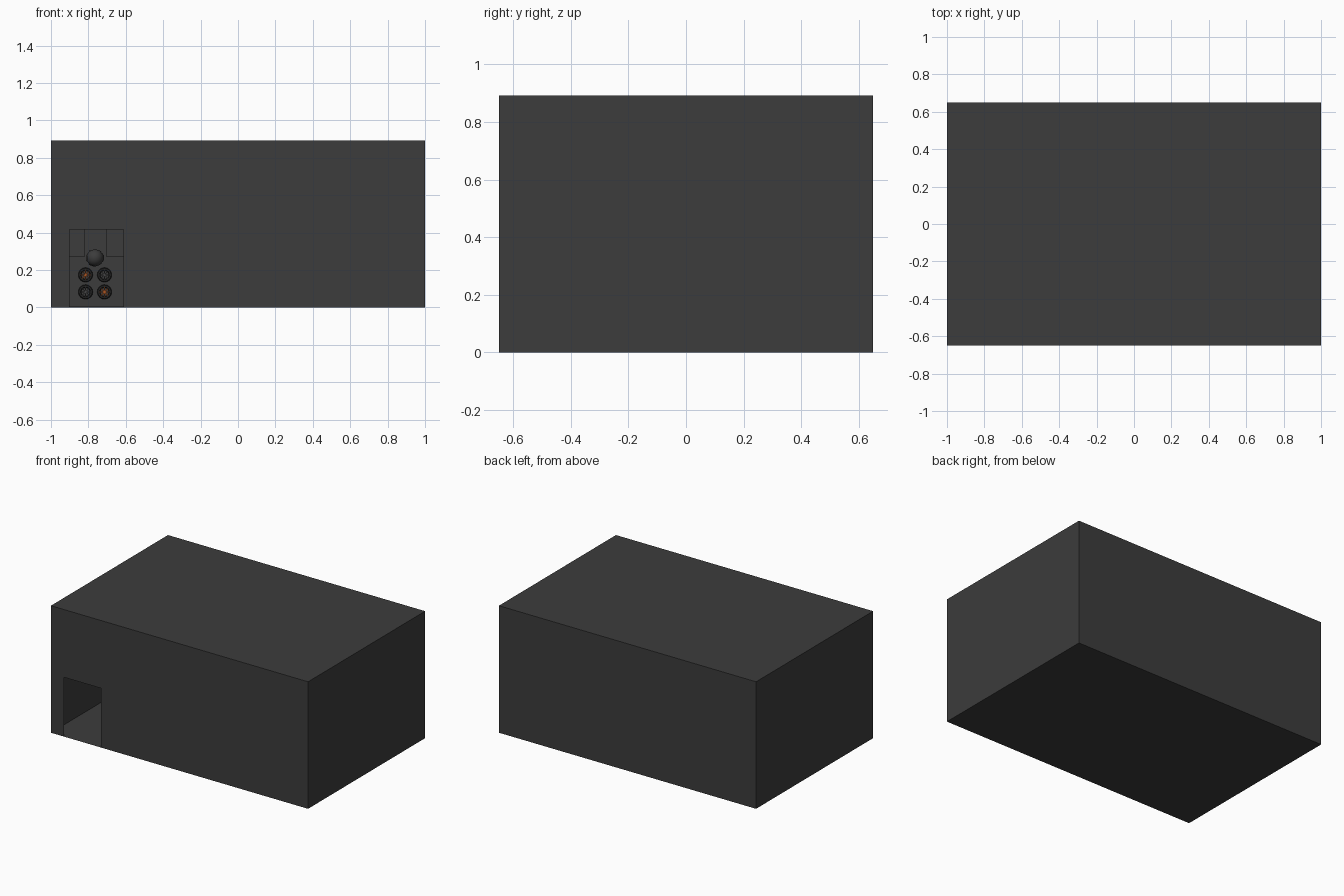
import bpy, bmesh, math
from mathutils import Matrix, Vector

if "Cube" in bpy.data.objects:
    bpy.data.objects.remove(bpy.data.objects["Cube"])


def material(name, colour):
    m = bpy.data.materials.new(name)
    m.diffuse_color = (*colour, 1)
    m.use_nodes = True
    m.node_tree.nodes["Principled BSDF"].inputs["Base Color"].default_value = m.diffuse_color
    return m


DARK = material("charcoal", (0.045, 0.045, 0.045))
BLACK = material("tyre black", (0.022, 0.022, 0.022))
GREY = material("rim grey", (0.06, 0.06, 0.062))
ORANGE = material("rim orange", (0.42, 0.09, 0.015))


def finish(bm, name, mat, loc=(0, 0, 0), smooth=False):
    me = bpy.data.meshes.new(name)
    bm.to_mesh(me)
    bm.free()
    me.materials.append(mat)
    for p in me.polygons:
        p.use_smooth = smooth
    ob = bpy.data.objects.new(name, me)
    ob.location = loc
    bpy.context.collection.objects.link(ob)
    return ob


# Hollow thin-walled room with a doorway in its front wall
X, Y, H = 1.0, 0.65, 0.893
D0, D1, DH = -0.90, -0.612, 0.417
bm = bmesh.new()
bmesh.ops.create_cube(bm, size=1, matrix=Matrix.Translation((0, 0, H / 2)) @ Matrix.Diagonal((2 * X, 2 * Y, H, 1)))
front = min(bm.faces, key=lambda f: f.calc_center_median().y)
bmesh.ops.delete(bm, geom=[front], context='FACES_ONLY')
outline = [(-X, 0), (D0, 0), (D0, DH), (D1, DH), (D1, 0), (X, 0), (X, H), (-X, H)]
bm.faces.new([bm.verts.new((x, -Y, z)) for x, z in outline])
bmesh.ops.remove_doubles(bm, verts=bm.verts, dist=1e-5)
finish(bm, "room_shell", DARK)

# Stand at the back of the room: low wide base with a narrow post, flush in front
bm = bmesh.new()
profile = [(-0.97, 0.002), (-0.56, 0.002), (-0.56, 0.273), (-0.703, 0.273),
           (-0.703, 0.60), (-0.82, 0.60), (-0.82, 0.273), (-0.97, 0.273)]
face = bm.faces.new([bm.verts.new((x, 0.45, z)) for x, z in profile])
ext = bmesh.ops.extrude_face_region(bm, geom=[face])
bmesh.ops.translate(bm, vec=(0, 0.19, 0),
                    verts=[v for v in ext["geom"] if isinstance(v, bmesh.types.BMVert)])
bmesh.ops.recalc_face_normals(bm, faces=bm.faces)
finish(bm, "rear_stand", DARK)

# Round knob at the foot of the post
bm = bmesh.new()
bmesh.ops.create_uvsphere(bm, u_segments=10, v_segments=8, radius=0.047,
                          matrix=Matrix.Rotation(math.pi / 2, 4, 'X'))
finish(bm, "ball", DARK, (-0.765, 0.42, 0.265), True)


def wheel(name, x, z, rim):
    loc = (x, 0.43, z)
    # tyre ring facing the front
    bpy.ops.mesh.primitive_torus_add(location=loc, rotation=(math.pi / 2, 0, 0), major_segments=16,
                                     minor_segments=6, major_radius=0.031, minor_radius=0.008)
    tyre = bpy.context.object
    tyre.name = name + "_tyre"
    tyre.data.materials.append(BLACK)
    # hub, spokes and rim ring
    bm = bmesh.new()
    turn = Matrix.Rotation(math.pi / 2, 4, 'X')
    bmesh.ops.create_cone(bm, cap_ends=True, segments=8, radius1=0.008, radius2=0.008, depth=0.016, matrix=turn)
    for i in range(8):
        m = (Matrix.Rotation(i * math.pi / 4, 4, 'Y') @ Matrix.Translation((0.016, 0, 0))
             @ Matrix.Diagonal((0.022, 0.010, 0.005, 1)))
        bmesh.ops.create_cube(bm, size=1, matrix=m)
    finish(bm, name + "_spokes", rim, loc)


# Two rows of two wheels, colours alternating
for r, z in enumerate((0.174, 0.083)):
    for c, x in enumerate((-0.815, -0.714)):
        wheel(f"wheel_{r}{c}", x, z, ORANGE if r == c else GREY)
